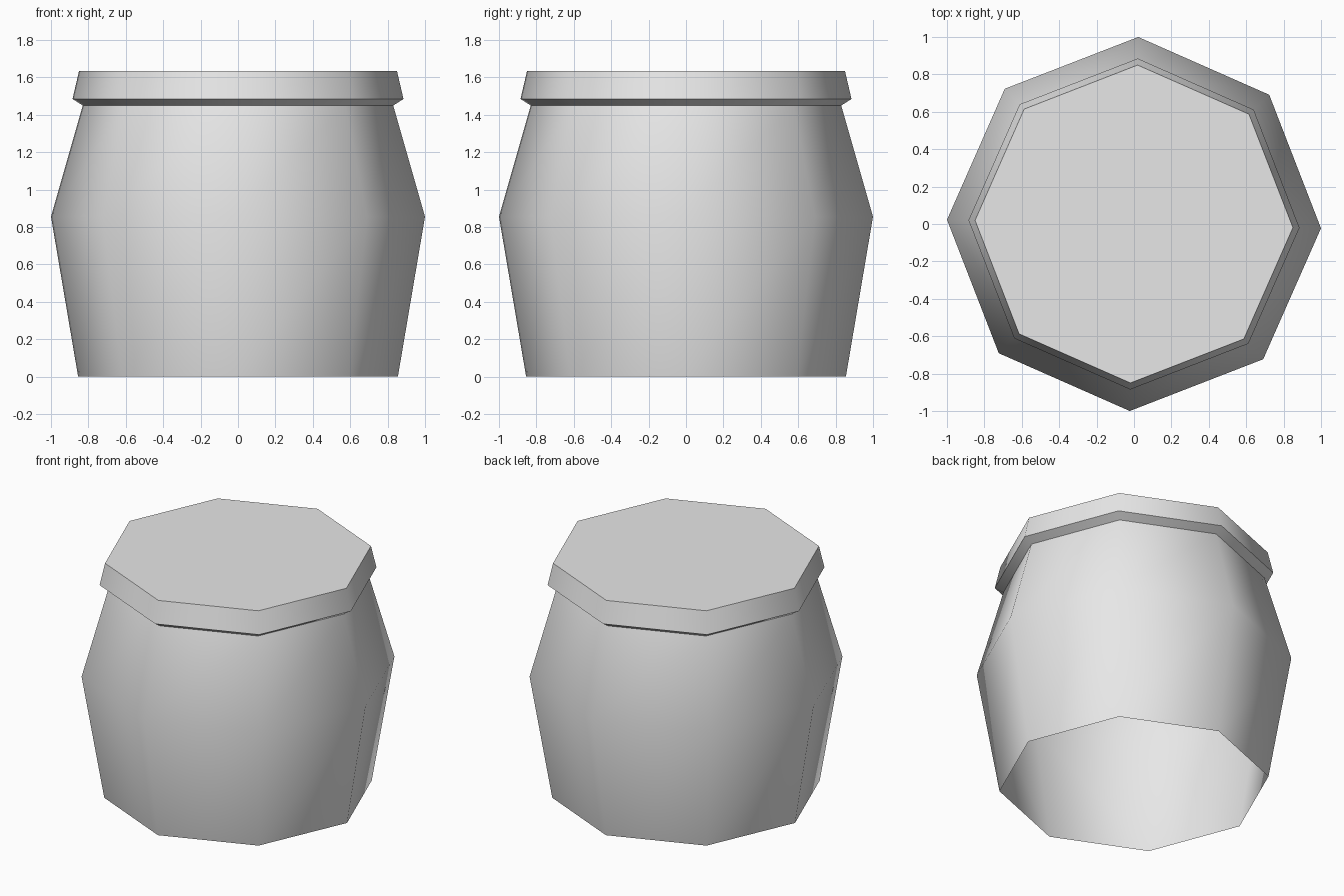
import bpy
import bmesh
import math

SIDES = 8
TURN = math.radians(-1.3)

cube = bpy.data.objects.get("Cube")
if cube:
    bpy.data.objects.remove(cube, do_unlink=True)

# Single plain grey
grey = bpy.data.materials.new("light_grey")
grey.use_nodes = True
color = (0.8, 0.8, 0.8, 1)
grey.diffuse_color = color
grey.node_tree.nodes["Principled BSDF"].inputs["Base Color"].default_value = color


def lathe(name, profile, cap_top=False):
    """Turn a (radius, height) profile into an eight-sided shell."""
    bm = bmesh.new()
    rings = []
    for r, z in profile:
        angles = [TURN + math.tau * i / SIDES for i in range(SIDES)]
        rings.append([bm.verts.new((r * math.cos(a), r * math.sin(a), z)) for a in angles])
    for low, high in zip(rings, rings[1:]):
        for i in range(SIDES):
            j = (i + 1) % SIDES
            bm.faces.new((low[i], low[j], high[j], high[i]))
    if cap_top:
        bm.faces.new(rings[-1])
    mesh = bpy.data.meshes.new(name)
    bm.to_mesh(mesh)
    bm.free()
    mesh.materials.append(grey)
    obj = bpy.data.objects.new(name, mesh)
    bpy.context.collection.objects.link(obj)
    bpy.ops.object.select_all(action="DESELECT")
    obj.select_set(True)
    bpy.context.view_layer.objects.active = obj
    bpy.ops.object.shade_smooth_by_angle(angle=math.radians(60))
    return obj


# Bulging body, open underneath
lathe("jar_body", [(0.855, 0), (1.0, 0.855), (0.83, 1.45)])

# Overhanging lid with a bevelled underside and a flat top
lathe("jar_lid", [(0.83, 1.45), (0.885, 1.485), (0.85, 1.635)], cap_top=True)
